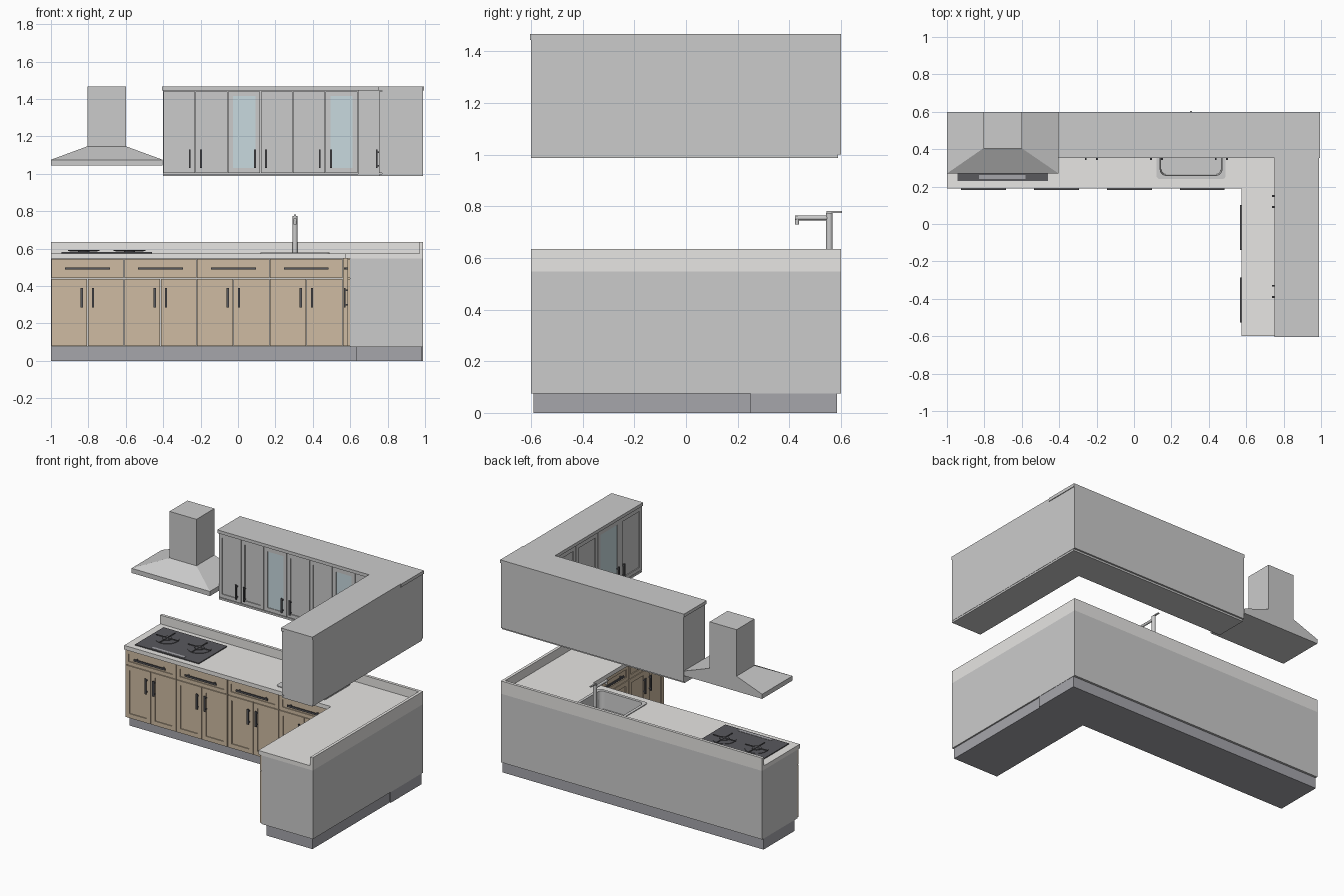
import bpy, bmesh, math
from mathutils import Vector

if "Cube" in bpy.data.objects:
    bpy.data.objects.remove(bpy.data.objects["Cube"])


def material(name, rgb):
    m = bpy.data.materials.new(name)
    m.diffuse_color = (*rgb, 1)
    m.use_nodes = True
    m.node_tree.nodes["Principled BSDF"].inputs["Base Color"].default_value = m.diffuse_color
    return m


WOOD = material("wood", (0.62, 0.50, 0.36))
STONE = material("stone", (0.80, 0.79, 0.77))
DARK = material("dark_metal", (0.10, 0.10, 0.11))
GLASS = material("glass", (0.58, 0.70, 0.74))
PLINTH = material("plinth_grey", (0.38, 0.38, 0.41))


def finish(name, bm, mat=None):
    bmesh.ops.recalc_face_normals(bm, faces=bm.faces[:])
    me = bpy.data.meshes.new(name)
    bm.to_mesh(me)
    bm.free()
    ob = bpy.data.objects.new(name, me)
    bpy.context.collection.objects.link(ob)
    if mat:
        me.materials.append(mat)
    return ob


def add_box(bm, x, y, z):
    vs = bmesh.ops.create_cube(bm, size=1)["verts"]
    for v in vs:
        v.co = [r[0] + (c + 0.5) * (r[1] - r[0]) for r, c in zip((x, y, z), v.co)]


def box(name, x, y, z, mat=None):
    bm = bmesh.new()
    add_box(bm, x, y, z)
    return finish(name, bm, mat)


def loft(name, rings, mat=None, cap_first=True):
    bm = bmesh.new()
    loops = [[bm.verts.new(p) for p in r] for r in rings]
    n = len(loops[0])
    for a, b in zip(loops, loops[1:]):
        for i in range(n):
            bm.faces.new((a[i], a[(i + 1) % n], b[(i + 1) % n], b[i]))
    bm.faces.new(loops[-1])
    if cap_first:
        bm.faces.new(loops[0])
    return finish(name, bm, mat)


def l_shape(name, x0, x1, xi, yf, yi, yb, z0, z1, mat=None):
    """L plan: back run in front of yb, right run reaching forward to yf."""
    pts = [(x0, yb), (x1, yb), (x1, yf), (xi, yf), (xi, yi), (x0, yi)]
    return loft(name, [[(*p, z) for p in pts] for z in (z0, z1)], mat)


def rounded(x0, x1, y0, y1, r, z):
    out = []
    for k, (cx, cy) in enumerate([(x1 - r, y1 - r), (x0 + r, y1 - r), (x0 + r, y0 + r), (x1 - r, y0 + r)]):
        for i in range(6):
            a = math.radians(90 * k + 18 * i)
            out.append((cx + r * math.cos(a), cy + r * math.sin(a), z))
    return out


def place(run, plane, u, d):
    """u along the run, d outward from its front plane -> x and y ranges."""
    out = (plane - d[1], plane - d[0])
    return (u, out) if run == "back" else (out, u)


def front(name, run, plane, u, z, mat=None, frame=0.03, glass=False):
    g = 0.002
    u, z = (u[0] + g, u[1] - g), (z[0] + g, z[1] - g)
    bm = bmesh.new()
    add_box(bm, *place(run, plane, u, (-0.015, 0)), z)
    bm.normal_update()
    n = Vector((0, -1, 0) if run == "back" else (-1, 0, 0))
    f = max(bm.faces, key=lambda q: q.normal.dot(n))
    bmesh.ops.inset_region(bm, faces=[f], thickness=frame, use_even_offset=True)
    ext = bmesh.ops.extrude_discrete_faces(bm, faces=[f])["faces"][0]
    for v in ext.verts:
        v.co -= n * 0.006
    finish(name, bm, mat)
    if glass:
        box(name + "_glass", *place(run, plane, (u[0] + frame, u[1] - frame), (-0.007, -0.004)),
            (z[0] + frame, z[1] - frame), GLASS)


def handle(name, run, plane, u, z):
    bm = bmesh.new()
    add_box(bm, *place(run, plane, u, (0.010, 0.018)), z)
    t = 0.008
    if u[1] - u[0] > z[1] - z[0]:
        posts = [((e, e + t), z) for e in (u[0] + 0.015, u[1] - 0.023)]
    else:
        posts = [(u, (e, e + t)) for e in (z[0] + 0.01, z[1] - 0.018)]
    for pu, pz in posts:
        add_box(bm, *place(run, plane, pu, (-0.003, 0.012)), pz)
    finish(name, bm, DARK)


# Base carcass, plinths, worktop and upstands
carcass = l_shape("base_carcass", -1, 0.99, 0.6, -0.6, 0.215, 0.6, 0.075, 0.547)
box("plinth_back", (-1, 0.988), (0.25, 0.585), (0, 0.075), PLINTH)
box("plinth_right", (0.63, 0.98), (-0.59, 0.25), (0, 0.075), PLINTH)
counter = l_shape("worktop", -1, 0.99, 0.575, -0.6, 0.19, 0.6, 0.547, 0.575, STONE)
box("upstand_back", (-1, 0.99), (0.58, 0.6), (0.575, 0.635), STONE)
box("upstand_right", (0.97, 0.99), (-0.6, 0.58), (0.575, 0.635), STONE)

# Base units: a drawer over two doors
units = [("back", 0.2, -1 + 0.39 * i, -0.61 + 0.39 * i) for i in range(4)]
units += [("right", 0.585, -0.6, -0.213), ("right", 0.585, -0.213, 0.174)]
for i, (run, p, a, b) in enumerate(units):
    c = (a + b) / 2
    front(f"drawer_{i}", run, p, (a, b), (0.44, 0.547), WOOD, 0.025)
    handle(f"drawer_handle_{i}", run, p, (c - 0.12, c + 0.12), (0.488, 0.5))
    for s, u in ((-1, (a, c)), (1, (c, b))):
        front(f"base_door_{i}_{s}", run, p, u, (0.078, 0.44), WOOD)
        h = c + s * 0.03
        handle(f"base_handle_{i}_{s}", run, p, (h - 0.006, h + 0.006), (0.285, 0.39))
box("corner_filler_back", (0.562, 0.6), (0.2, 0.215), (0.078, 0.547), WOOD)
box("corner_filler_right", (0.585, 0.6), (0.176, 0.2), (0.078, 0.547), WOOD)

# Wall units with cornice and lower rail
l_shape("wall_carcass", -0.4, 0.99, 0.77, -0.6, 0.375, 0.6, 1.0, 1.445)
box("cornice_back", (-0.405, 0.995), (0.353, 0.6), (1.445, 1.467))
box("cornice_right", (0.75, 0.99), (-0.605, 0.353), (1.445, 1.467))
l_shape("lower_rail", -0.4, 0.988, 0.757, -0.6, 0.362, 0.588, 0.987, 1.0)
edges = [-0.4, -0.228, -0.055, 0.12, 0.293, 0.467, 0.64]
doors = [("back", 0.36, edges[i], edges[i + 1], i % 2, i in (2, 5)) for i in range(6)]
doors += [("right", 0.755, -0.6 + 0.24 * i, -0.36 + 0.24 * i, i % 2, i == 1) for i in range(4)]
for i, (run, p, a, b, odd, glass) in enumerate(doors):
    front(f"wall_door_{i}", run, p, (a, b), (1.003, 1.443), None, 0.025, glass)
    h = a + 0.03 if odd else b - 0.03
    handle(f"wall_handle_{i}", run, p, (h - 0.005, h + 0.005), (1.03, 1.13))
box("wall_filler", (0.642, 0.77), (0.362, 0.375), (1.0, 1.445))

# Extractor hood
def rect(x0, x1, y0, y1, z):
    return [(x0, y0, z), (x1, y0, z), (x1, y1, z), (x0, y1, z)]


loft("extractor_hood", [rect(-1, -0.403, 0.27, 0.6, 1.043), rect(-1, -0.403, 0.27, 0.6, 1.075),
                        rect(-0.805, -0.6, 0.405, 0.6, 1.147), rect(-0.805, -0.6, 0.405, 0.6, 1.467)])

# Hob with burners and control strip
box("hob", (-0.945, -0.46), (0.23, 0.54), (0.575, 0.581), DARK)
box("hob_controls", (-0.83, -0.58), (0.24, 0.262), (0.581, 0.583), PLINTH)
for i, x in enumerate((-0.825, -0.58)):
    for part, r, z0, z1 in (("ring", 0.075, 0.581, 0.584), ("cap", 0.03, 0.584, 0.59)):
        circle = [(x + r * math.cos(t * math.pi / 12), 0.41 + r * math.sin(t * math.pi / 12)) for t in range(24)]
        loft(f"burner_{part}_{i}", [[(*q, z) for q in circle] for z in (z0, z1)], DARK)
    bm = bmesh.new()
    add_box(bm, (x - 0.085, x + 0.085), (0.407, 0.413), (0.588, 0.593))
    add_box(bm, (x - 0.003, x + 0.003), (0.325, 0.495), (0.588, 0.593))
    finish(f"pan_support_{i}", bm, DARK)

# Sink let into worktop and carcass
cutter = loft("sink_cutter", [rounded(0.132, 0.478, 0.252, 0.518, 0.035, z) for z in (0.44, 0.7)])
cutter.hide_render = True
cutter.display_type = 'WIRE'
for ob in (carcass, counter):
    m = ob.modifiers.new("sink_hole", 'BOOLEAN')
    m.operation, m.solver, m.object = 'DIFFERENCE', 'EXACT', cutter
sink = loft("sink", [rounded(0.12, 0.49, 0.24, 0.53, 0.02, 0.575), rounded(0.12, 0.49, 0.24, 0.53, 0.02, 0.58),
                     rounded(0.14, 0.47, 0.26, 0.51, 0.03, 0.58), rounded(0.145, 0.465, 0.265, 0.505, 0.03, 0.46)],
            cap_first=False)

# Tap: column, spout, nozzle and lever
def cyl(name, a, b, r):
    a, b = Vector(a), Vector(b)
    bpy.ops.mesh.primitive_cylinder_add(vertices=20, radius=r, depth=(b - a).length, location=(a + b) / 2)
    ob = bpy.context.object
    ob.name = name
    ob.rotation_euler = (b - a).to_track_quat('Z', 'Y').to_euler()
    bpy.ops.object.shade_smooth_by_angle()


cyl("tap_column", (0.305, 0.555, 0.575), (0.305, 0.555, 0.775), 0.013)
cyl("tap_spout", (0.305, 0.555, 0.755), (0.305, 0.422, 0.755), 0.009)
cyl("tap_nozzle", (0.305, 0.43, 0.76), (0.305, 0.43, 0.73), 0.008)
box("tap_lever", (0.3, 0.31), (0.545, 0.605), (0.775, 0.782))
